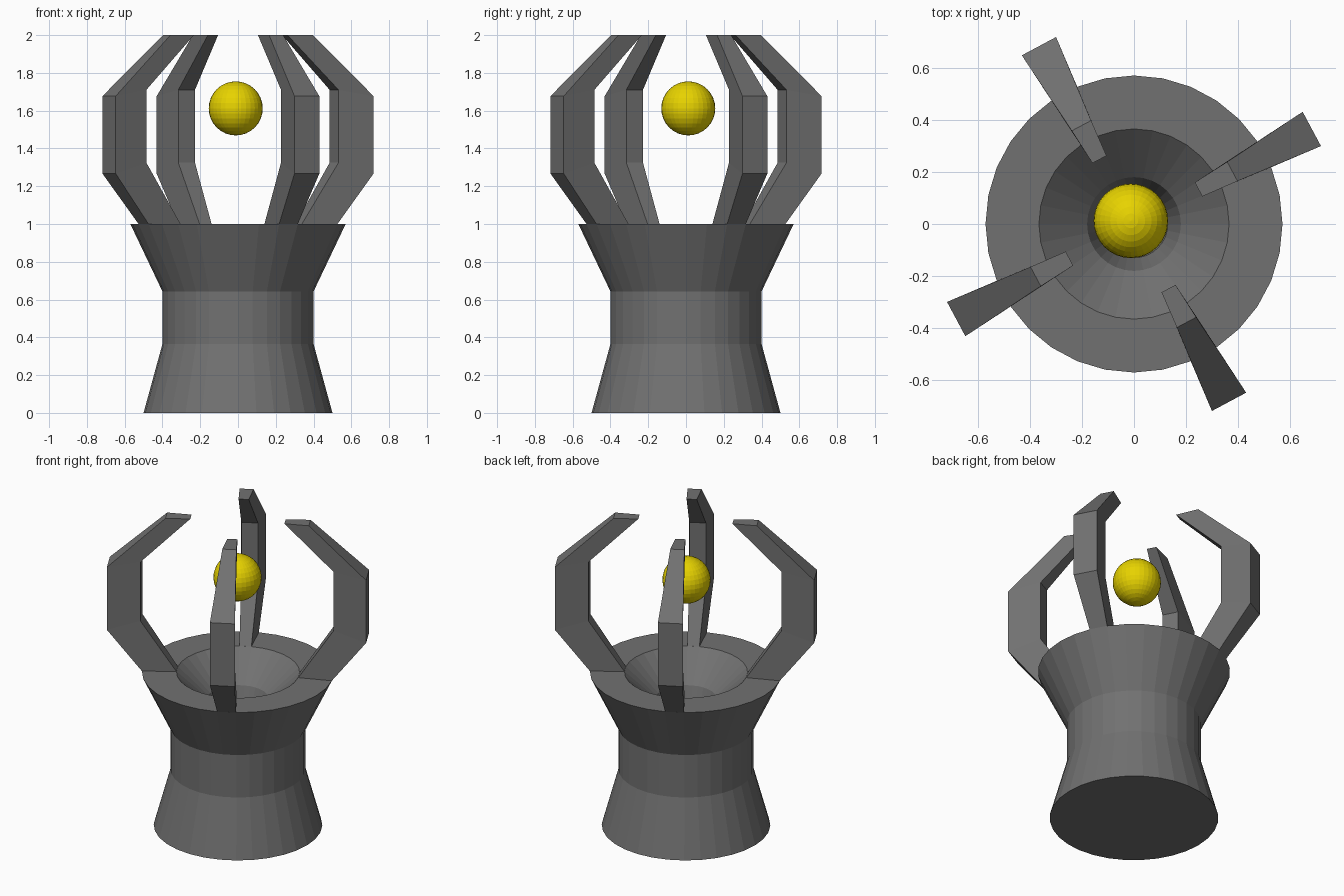
import bpy, bmesh
from math import cos, sin, pi, radians

if "Cube" in bpy.data.objects:
    bpy.data.objects.remove(bpy.data.objects["Cube"])

SIDES = 32


def make_material(name, color):
    mat = bpy.data.materials.new(name)
    mat.diffuse_color = color
    mat.use_nodes = True
    mat.node_tree.nodes["Principled BSDF"].inputs["Base Color"].default_value = mat.diffuse_color
    return mat


dark = make_material("dark_stone", (0.165, 0.165, 0.165, 1))
yellow = make_material("yellow", (0.8, 0.65, 0.0, 1))


def make_object(name, bm, mat):
    bmesh.ops.recalc_face_normals(bm, faces=bm.faces)
    mesh = bpy.data.meshes.new(name)
    bm.to_mesh(mesh)
    bm.free()
    mesh.materials.append(mat)
    obj = bpy.data.objects.new(name, mesh)
    bpy.context.collection.objects.link(obj)
    return obj


def bridge(bm, loops):
    """Skin consecutive vertex loops and cap both ends."""
    for a, b in zip(loops, loops[1:]):
        n = len(a)
        for i in range(n):
            j = (i + 1) % n
            bm.faces.new((a[i], a[j], b[j], b[i]))
    bm.faces.new(loops[0])
    bm.faces.new(loops[-1])


def lathe(name, profile):
    """Spin (radius, height) points into a closed body."""
    bm = bmesh.new()
    bridge(bm, [[bm.verts.new((r * cos(2 * pi * i / SIDES), r * sin(2 * pi * i / SIDES), z))
                 for i in range(SIDES)] for r, z in profile])
    return make_object(name, bm, dark)


def claw(name, sections, angle):
    """Loft sections (radius, height, width for inner and outer edge) into a prong."""
    bm = bmesh.new()
    c, s = cos(angle), sin(angle)

    def vert(r, t, z):
        return bm.verts.new((r * c - t * s, r * s + t * c, z))

    bridge(bm, [[vert(ri, -wi / 2, zi), vert(ro, -wo / 2, zo),
                 vert(ro, wo / 2, zo), vert(ri, wi / 2, zi)]
                for (ri, zi, wi), (ro, zo, wo) in sections])
    return make_object(name, bm, dark)


# Waisted pedestal with a hollow bowl in the top
lathe("pedestal", [(0.50, 0), (0.40, 0.365), (0.40, 0.643), (0.57, 1.0),
                   (0.365, 1.0), (0.18, 0.83), (0.13, 0.68)])

# Four bent claws rising from the rim
claw_sections = [
    ((0.364, 1.0, 0.072), (0.567, 1.0, 0.112)),
    ((0.577, 1.325, 0.10), (0.774, 1.267, 0.149)),
    ((0.577, 1.71, 0.10), (0.774, 1.677, 0.149)),
    ((0.281, 2.0, 0.061), (0.428, 2.0, 0.084)),
]
for k in range(4):
    claw(f"claw_{k + 1}", claw_sections, radians(28.125 + 90 * k))

# Floating yellow orb
bm = bmesh.new()
bmesh.ops.create_uvsphere(bm, u_segments=32, v_segments=16, radius=0.143)
orb = make_object("orb", bm, yellow)
orb.location = (-0.012, 0.012, 1.612)
